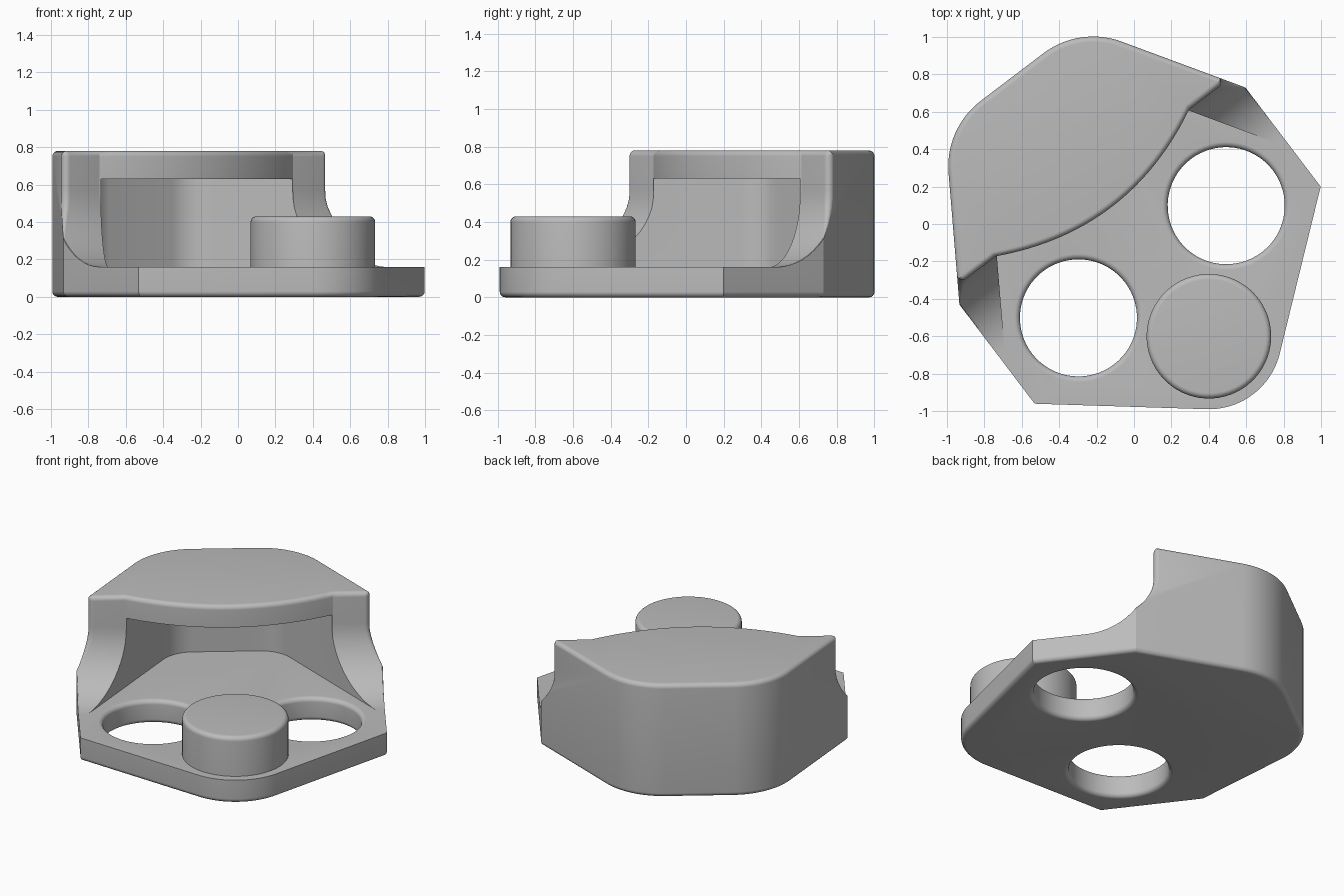
import bpy, bmesh
from math import sin, cos, radians, pi
from mathutils import Matrix

if "Cube" in bpy.data.objects:
    bpy.data.objects.remove(bpy.data.objects["Cube"])

# The part is symmetric about a diagonal: build it upright, then turn it
PLACE = Matrix.Translation((0.098, -0.202, 0)) @ Matrix.Rotation(radians(37.2), 4, 'Z')
FILLET = 0.03
FLOOR, TOP = 0.16, 0.78

grey = bpy.data.materials.new("plain grey")
grey.use_nodes = True
grey.diffuse_color = (0.5, 0.5, 0.5, 1)
grey.node_tree.nodes["Principled BSDF"].inputs["Base Color"].default_value = (0.5, 0.5, 0.5, 1)


def loft(name, rings):
    """Closed solid through rings of (x, y, z) points."""
    bm = bmesh.new()
    loops = [[bm.verts.new(p) for p in ring] for ring in rings]
    n = len(loops[0])
    for low, high in zip(loops, loops[1:]):
        for i in range(n):
            j = (i + 1) % n
            bm.faces.new((low[i], low[j], high[j], high[i]))
    bm.faces.new(loops[0][::-1])
    bm.faces.new(loops[-1])
    bmesh.ops.recalc_face_normals(bm, faces=bm.faces)
    mesh = bpy.data.meshes.new(name)
    bm.to_mesh(mesh)
    bm.free()
    mesh.transform(PLACE)
    mesh.materials.append(grey)
    obj = bpy.data.objects.new(name, mesh)
    bpy.context.collection.objects.link(obj)
    return obj


def arc(cx, cy, r, start, end, steps):
    """Arc points, angle measured from +y towards +x."""
    angles = [radians(start + (end - start) * i / steps) for i in range(steps + 1)]
    return [(cx + r * sin(a), cy + r * cos(a)) for a in angles]


def mirrored(half):
    """Close a half outline across the symmetry line."""
    return half + [(-x, y) for x, y in reversed(half) if abs(x) > 1e-5]


def inset(points, d):
    """Offset a clockwise convex outline inwards."""
    out = []
    for i, (x, y) in enumerate(points):
        px, py = points[i - 1]
        qx, qy = points[(i + 1) % len(points)]
        normals = []
        for ex, ey in ((x - px, y - py), (qx - x, qy - y)):
            length = (ex * ex + ey * ey) ** 0.5
            normals.append((-ey / length, ex / length))
        (ax, ay), (bx, by) = normals
        k = d / (1 + ax * bx + ay * by)
        out.append((x - k * (ax + bx), y - k * (ay + by)))
    return out


def at(points, z):
    return [(x, y, z) for x, y in points]


def lathe(name, x, y, profile, sides=64):
    circle = [(cos(2 * pi * i / sides), sin(2 * pi * i / sides)) for i in range(sides)]
    return loft(name, [[(x + r * c, y + r * s, z) for c, s in circle] for r, z in profile])


def smooth(obj):
    bpy.ops.object.select_all(action='DESELECT')
    obj.select_set(True)
    bpy.context.view_layer.objects.active = obj
    bpy.ops.object.shade_smooth_by_angle(angle=radians(22))


def cut(obj, cutter):
    bpy.ops.object.select_all(action='DESELECT')
    obj.select_set(True)
    bpy.context.view_layer.objects.active = obj
    mod = obj.modifiers.new("cut", 'BOOLEAN')
    mod.operation = 'DIFFERENCE'
    mod.solver = 'EXACT'
    mod.object = cutter
    bpy.ops.object.modifier_apply(modifier=mod.name)
    bpy.data.objects.remove(cutter)


QUARTER = [radians(90 * i / 8) for i in range(9)]

# Full-height block with rounded top and bottom rims
outline = mirrored(arc(0.21, 0.80, 0.44, 0, 57.5, 14) + [(0.96, 0.441), (0.96, -0.224)]
                   + arc(0, -0.5, 0.39, 141, 180, 10))
rings = [at(inset(outline, FILLET * (1 - sin(a))), FILLET * (1 - cos(a))) for a in QUARTER]
rings += [at(inset(outline, FILLET * (1 - cos(a))), TOP - FILLET * (1 - sin(a))) for a in QUARTER]
body = loft("body", rings)


# Front cutter: curved foot, upright front with a bulge, rounded edges
def front_slice(v, z, back=0.0):
    r = 0.004 + 0.026 * min(1, max(0, (z - 0.31) / 0.19))
    wall = min(0.96, 0.96 - (v - 0.441) * 0.633)
    centre = wall - 1.8 * r
    half = [(0.65 * i / 12, v - 0.165 * (1 - (i / 12) ** 2)) for i in range(13)]
    half += [(centre + r * sin(a), v + r - r * cos(a))
             for a in (radians(110 * i / 8) for i in range(9))]
    half += [(1.3, half[-1][1]), (1.3, -1.3)]
    return at(mirrored([(x, y + back) for x, y in half]), z)


R = 0.41
foot = [radians(90 * i / 14) for i in range(15)]
slices = [front_slice(0.12 + R * sin(a), FLOOR + R - R * cos(a)) for a in foot]
slices += [front_slice(0.53, TOP - FILLET * (1 - sin(a)), FILLET * (1 - cos(a))) for a in QUARTER]
slices += [front_slice(0.53, 1.0, FILLET)]
cut(body, loft("front_cutter", slices))

# Pocket under the roof, its walls parallel to the outside
pocket = mirrored(arc(0.21, 0.80, 0.22, 0, 57.5, 12) + [(1.6, -0.98)])
cut(body, loft("pocket_cutter", [at(pocket, FLOOR), at(pocket, 0.63)]))

# Two round holes with softened rims
HOLE = 0.313
rim = [(HOLE + FILLET * (1 - sin(a)), FILLET * (1 - cos(a))) for a in QUARTER]
profile = [(HOLE + FILLET, -0.1)] + rim + [(r, FLOOR - z) for r, z in reversed(rim)]
profile += [(HOLE + FILLET, 0.3)]
for side in (-1, 1):
    cut(body, lathe("hole_cutter", side * 0.496, 0, profile))
smooth(body)

# Round knob standing on the plate
KNOB, KNOB_TOP = 0.333, 0.43
knob = lathe("knob", 0, -0.5, [(KNOB, 0.1)] + [
    (KNOB - FILLET * (1 - cos(a)), KNOB_TOP - FILLET * (1 - sin(a))) for a in QUARTER])
smooth(knob)
